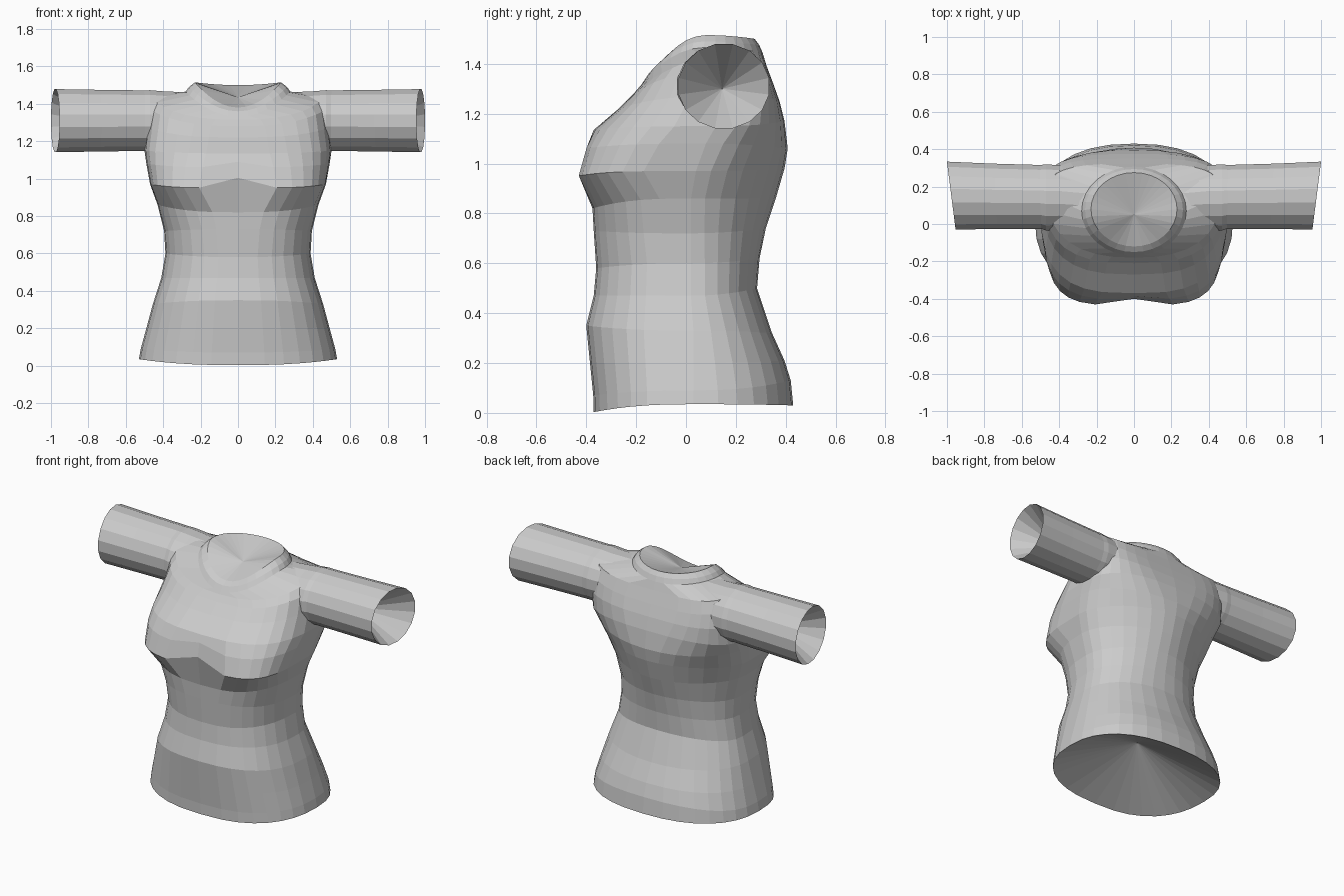
import bpy
import bmesh
from math import sin, cos, tau, exp
from mathutils import Vector

default = bpy.data.objects.get("Cube")
if default:
    bpy.data.objects.remove(default, do_unlink=True)

GREY = (0.6, 0.6, 0.6, 1.0)
cloth = bpy.data.materials.new("light grey cloth")
cloth.use_nodes = True
cloth.diffuse_color = GREY
cloth.node_tree.nodes["Principled BSDF"].inputs["Base Color"].default_value = GREY


def power(value, p):
    """Signed power, used for rounded-box cross-sections."""
    return abs(value) ** p * (1 if value >= 0 else -1)


def loft(name, rings, start=None, end=None):
    """Skin a list of rings; start and end are optional funnel points."""
    bm = bmesh.new()
    loops = [[bm.verts.new(p) for p in ring] for ring in rings]
    n = len(loops[0])
    for a, b in zip(loops, loops[1:]):
        for i in range(n):
            j = (i + 1) % n
            bm.faces.new((a[i], a[j], b[j], b[i]))
    for loop, tip in ((loops[0], start), (loops[-1], end)):
        if tip:
            centre = bm.verts.new(tip)
            for i in range(n):
                bm.faces.new((loop[i], loop[(i + 1) % n], centre))
    bmesh.ops.recalc_face_normals(bm, faces=bm.faces)
    mesh = bpy.data.meshes.new(name)
    bm.to_mesh(mesh)
    bm.free()
    mesh.materials.append(cloth)
    obj = bpy.data.objects.new(name, mesh)
    bpy.context.collection.objects.link(obj)
    return obj


def body_ring(side, front, back, p_front, p_back, dip=0.0, fall=2.0, n=32):
    """side = (half width, y, z); front and back = (y, z) on the centre line.
    dip notches the front centre; fall sets how z blends from side to centre."""
    width, y_mid, z_mid = side
    ring = []
    for i in range(n):
        c, s = cos(tau * i / n), sin(tau * i / n)
        (y_end, z_end), p = (back, p_back) if s > 0 else (front, p_front)
        x = width * power(c, p)
        y = y_mid + (y_end - y_mid) * abs(s) ** p
        z = z_mid + (z_end - z_mid) * abs(s) ** fall
        if s < 0:
            notch = dip * exp(-(x / 0.1) ** 2)
            y += notch
            z += 1.5 * notch
        ring.append(Vector((x, y, z)))
    return ring


# Torso: hem, waist, bust, shoulders, then the neck seam
torso_rings = [
    body_ring((.53, .03, .035), (-.37, .003), (.43, .03), .8, .85),
    body_ring((.52, .03, .09), (-.372, .07), (.42, .13), .8, .85),
    body_ring((.49, .03, .20), (-.385, .20), (.395, .21), .8, .88),
    body_ring((.455, .03, .33), (-.40, .35), (.345, .32), .8, .92),
    body_ring((.41, .02, .47), (-.37, .47), (.285, .50), .8, .95),
    body_ring((.388, .02, .60), (-.36, .58), (.295, .62), .8, .98),
    body_ring((.395, .02, .72), (-.37, .73), (.32, .74), .75, 1.05),
    body_ring((.43, .02, .86), (-.375, .82), (.36, .86), .7, 1.1),
    body_ring((.47, .04, .97), (-.435, .95), (.395, .98), .5, 1.08),
    body_ring((.49, .08, 1.08), (-.405, 1.06), (.408, 1.06), .58, .95, .02),
    body_ring((.50, .12, 1.15), (-.37, 1.135), (.395, 1.17), .66, .75),
    body_ring((.487, .15, 1.27), (-.27, 1.22), (.375, 1.25), .7, .62),
    body_ring((.477, .15, 1.37), (-.21, 1.28), (.35, 1.32), .74, .58),
    body_ring((.46, .15, 1.45), (-.18, 1.315), (.322, 1.395), .82, .6, 0, 1.2),
    body_ring((.28, .07, 1.465), (-.17, 1.33), (.307, 1.445), 1, 1),
]

# Raise the cleft between the two sides of the bust
for point in torso_rings[8]:
    if point.y < -.1:
        cleft = exp(-(point.x / .1) ** 2)
        point.y += .035 * cleft
        point.z += .055 * cleft
loft("torso", torso_rings, start=(0, .03, .25))

# Collar band with the shallow cap inside the neck
collar_rings = [
    torso_rings[-1],
    body_ring((.262, .075, 1.49), (-.15, 1.36), (.294, 1.475), 1, 1),
    body_ring((.23, .08, 1.515), (-.12, 1.38), (.275, 1.50), 1, 1),
]
loft("collar", collar_rings, end=(0, .05, 1.435))


def sleeve_ring(x, y, radius_y, radius_z, slant, n=16):
    """Upright ring across the sleeve; slant pushes its back edge outward."""
    ring = []
    for i in range(n):
        c, s = cos(tau * (i + .5) / n), sin(tau * (i + .5) / n)
        ring.append(Vector((x + slant * c, y + radius_y * c, 1.31 + radius_z * s)))
    return ring


# Sleeves, mirrored left and right, running in under the shoulders
for label, sign in (("left", 1), ("right", -1)):
    rings = [
        sleeve_ring(.24, .13, .165, .153, 0),
        sleeve_ring(.40, .142, .176, .16, 0),
        sleeve_ring(.47, .142, .18, .166, 0),
        sleeve_ring(.50, .145, .174, .165, .003),
        sleeve_ring(.74, .148, .178, .168, .01),
        sleeve_ring(.977, .152, .185, .172, .0235),
    ]
    for ring in rings:
        for point in ring:
            point.x *= sign
    loft(label + "_sleeve", rings, end=(sign * .72, .145, 1.30))
